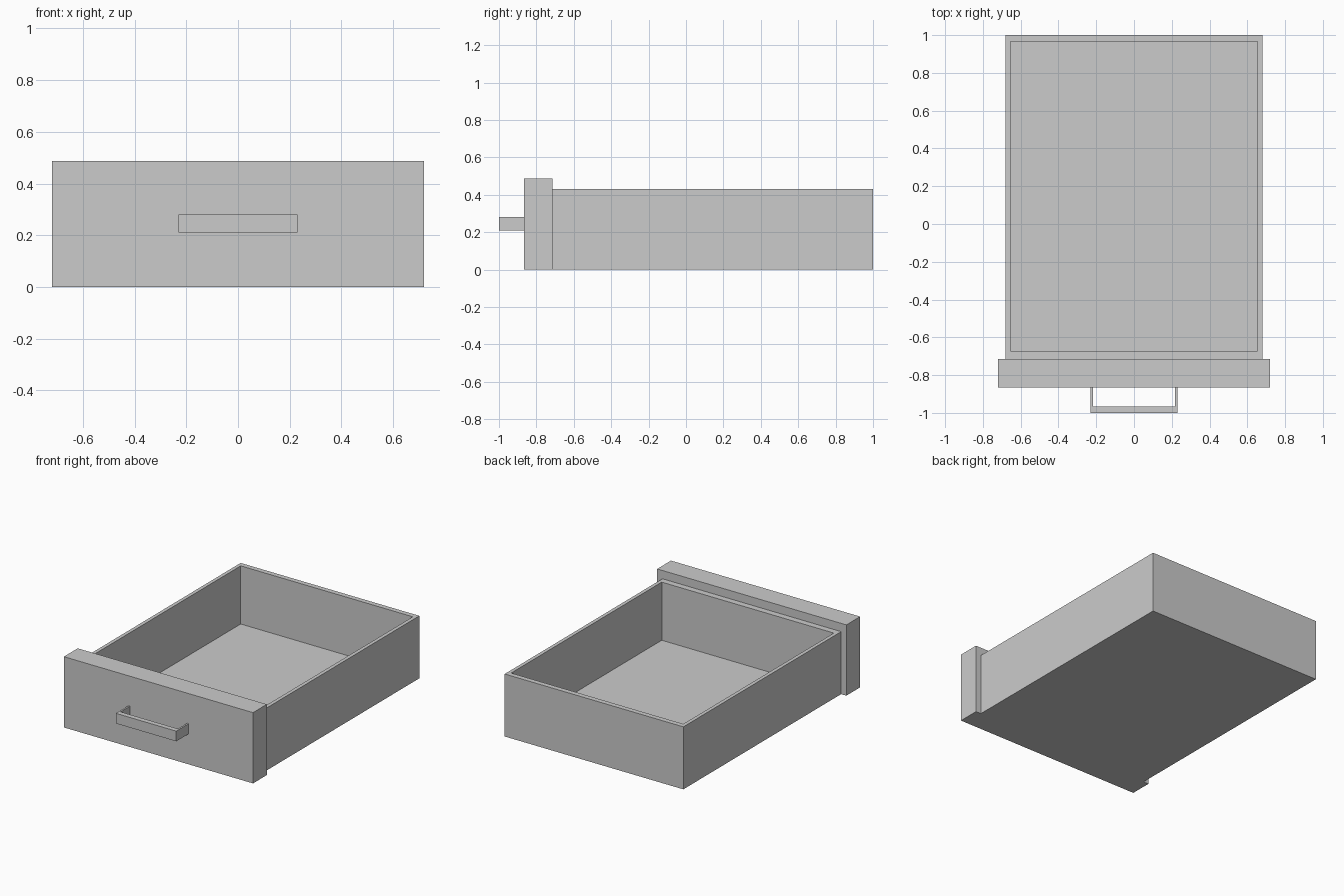
import bpy
import bmesh
from mathutils import Matrix, Vector

cube = bpy.data.objects.get("Cube")
if cube:
    bpy.data.objects.remove(cube, do_unlink=True)

grey = bpy.data.materials.new("plain grey")
grey.use_nodes = True
colour = (0.6, 0.6, 0.6, 1)
grey.diffuse_color = colour
grey.node_tree.nodes["Principled BSDF"].inputs["Base Color"].default_value = colour


def finish(name, bm):
    """Turn a bmesh into a named grey object."""
    mesh = bpy.data.meshes.new(name)
    bmesh.ops.recalc_face_normals(bm, faces=bm.faces)
    bm.to_mesh(mesh)
    bm.free()
    mesh.materials.append(grey)
    obj = bpy.data.objects.new(name, mesh)
    bpy.context.collection.objects.link(obj)
    return obj


def block(low, high):
    """Box between two opposite corners."""
    low, high = Vector(low), Vector(high)
    bm = bmesh.new()
    bmesh.ops.create_cube(
        bm, size=1,
        matrix=Matrix.Translation((low + high) / 2) @ Matrix.Diagonal((high - low).to_4d()))
    return bm


def prism(outline, bottom, top):
    """Extrude a flat xy outline upwards."""
    bm = bmesh.new()
    face = bm.faces.new([bm.verts.new((x, y, bottom)) for x, y in outline])
    grown = bmesh.ops.extrude_face_region(bm, geom=[face])["geom"]
    verts = [g for g in grown if isinstance(g, bmesh.types.BMVert)]
    bmesh.ops.translate(bm, verts=verts, vec=(0, 0, top - bottom))
    return bm


# Open tray: inset the top face, fit the rim widths, then sink it to the floor
tray = block((-0.68, -0.715, 0), (0.68, 1, 0.43))
top_face = max(tray.faces, key=lambda f: f.calc_center_median().z)
bmesh.ops.inset_region(tray, faces=[top_face], thickness=0.03)
sunk = bmesh.ops.extrude_face_region(tray, geom=[top_face])["geom"]
floor_verts = [g for g in sunk if isinstance(g, bmesh.types.BMVert)]
rim_verts = list(top_face.verts)
bmesh.ops.delete(tray, geom=[top_face], context='FACES_ONLY')
for v in rim_verts + floor_verts:
    v.co.x = 0.655 if v.co.x > 0 else -0.655
    v.co.y = 0.965 if v.co.y > 0 else -0.672
for v in floor_verts:
    v.co.z = 0.03
finish("drawer_tray", tray)

# Front panel, wider and taller than the tray
finish("front_panel", block((-0.72, -0.865, 0), (0.72, -0.715, 0.487)))

# U-shaped pull handle with a thick bar and thin legs
half = [(0.23, -0.865), (0.23, -1), (-0.23, -1), (-0.23, -0.865)]
inner = [(-0.218, -0.865), (-0.218, -0.965), (0.218, -0.965), (0.218, -0.865)]
finish("pull_handle", prism(half + inner, 0.21, 0.28))
